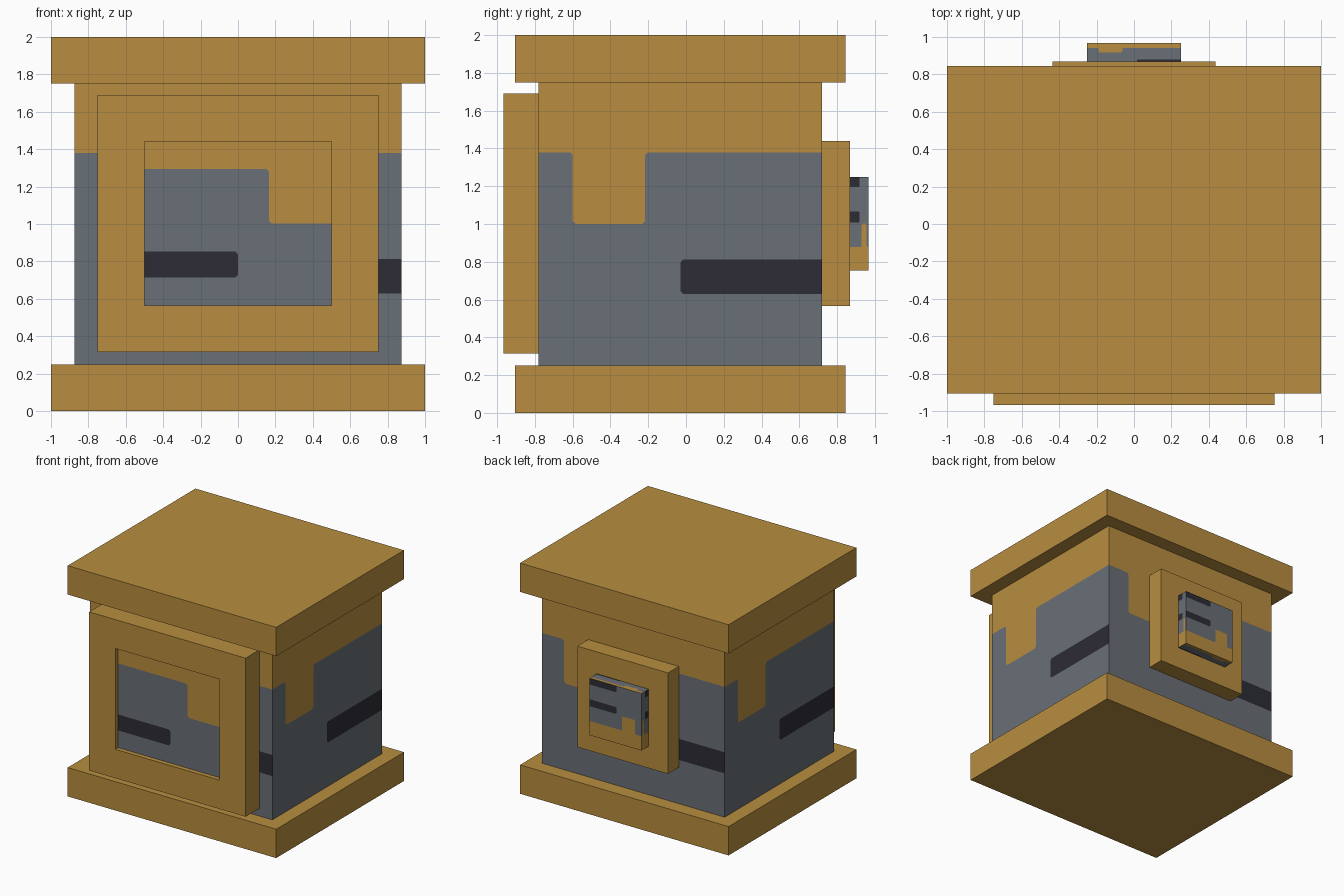
import bpy, bmesh
from mathutils import Vector

if "Cube" in bpy.data.objects:
    bpy.data.objects.remove(bpy.data.objects["Cube"])


def material(name, rgb):
    m = bpy.data.materials.new(name)
    m.use_nodes = True
    m.diffuse_color = (*rgb, 1)
    bsdf = m.node_tree.nodes["Principled BSDF"]
    bsdf.inputs["Base Color"].default_value = (*rgb, 1)
    bsdf.inputs["Roughness"].default_value = 0.8
    return m


MATERIALS = [material("ochre", (0.479, 0.270, 0.050)),
             material("slate_grey", (0.144, 0.159, 0.184)),
             material("charcoal", (0.026, 0.025, 0.037))]
OCHRE, GREY, CHARCOAL = range(3)
Z = Vector((0, 0, 1))
FRONT, BACK = Vector((0, -1, 0)), Vector((0, 1, 0))
RIGHT, LEFT = Vector((-1, 0, 0)), Vector((1, 0, 0))


def finish(bm, name):
    mesh = bpy.data.meshes.new(name)
    bm.to_mesh(mesh)
    bm.free()
    for m in MATERIALS:
        mesh.materials.append(m)
    ob = bpy.data.objects.new(name, mesh)
    bpy.context.collection.objects.link(ob)
    return ob


def box_mesh(x, y, z):
    """Box from three (low, high) ranges."""
    bm = bmesh.new()
    bmesh.ops.create_cube(bm, size=1)
    for v in bm.verts:
        v.co = Vector(r[0] + (c + 0.5) * (r[1] - r[0]) for c, r in zip(v.co, (x, y, z)))
    bm.normal_update()
    return bm


def paint(bm, normal, base, patches):
    """Cut one side along its patches (colour, u0, u1, v0, v1) and colour the pieces."""
    upright = abs(normal.z) < 0.5
    u_axis = (-normal).cross(Z) if upright else LEFT
    v_axis = Z if upright else BACK

    def side():
        return [f for f in bm.faces if f.normal.dot(normal) > 0.9]

    corners = [v.co.copy() for f in side() for v in f.verts]
    span = [(min(c.dot(a) for c in corners), max(c.dot(a) for c in corners))
            for a in (u_axis, v_axis)]
    for i, axis in enumerate((u_axis, v_axis)):
        low, high = span[i]
        cuts = {t for p in patches for t in p[1 + 2 * i:3 + 2 * i] if 0 < t < 1}
        for t in sorted(cuts):
            faces = side()
            geom = faces + list({e for f in faces for e in f.edges}) \
                + list({v for f in faces for v in f.verts})
            bmesh.ops.bisect_plane(bm, geom=geom, dist=1e-5, plane_no=axis,
                                   plane_co=axis * (low + t * (high - low)))
            bm.normal_update()
    for f in side():
        c = f.calc_center_median()
        u, v = ((c.dot(a) - s[0]) / (s[1] - s[0])
                for a, s in zip((u_axis, v_axis), span))
        f.material_index = base
        for colour, u0, u1, v0, v1 in patches:
            if u0 < u < u1 and v0 < v < v1:
                f.material_index = colour


def painted_box(name, x, y, z, sides, soften):
    bm = box_mesh(x, y, z)
    for normal, patches in sides:
        paint(bm, normal, GREY, patches)
    # merge equal colours, then soften the free corners of the painted shapes
    bmesh.ops.dissolve_limit(bm, angle_limit=0.01, verts=bm.verts[:],
                             edges=bm.edges[:], delimit={'MATERIAL'})
    free = [v for v in bm.verts if len(v.link_edges) == 2]
    if free:
        bmesh.ops.bevel(bm, geom=free, offset=soften, affect='VERTICES',
                        segments=1, profile=0.5, material=-1)
    return finish(bm, name)


def flip(patches):
    return [(c, 1 - u1, 1 - u0, v0, v1) for c, u0, u1, v0, v1 in patches]


# Base and lid slabs
for name, z in (("base_slab", (0, 0.25)), ("lid_slab", (1.75, 2))):
    finish(box_mesh((-1, 1), (-0.905, 0.845), z), name)

# Body: ochre top band with a drip, charcoal slot on every side
body_pattern = [(OCHRE, 0, 1, 0.753, 1), (OCHRE, 0.12, 0.375, 0.5, 0.753),
                (CHARCOAL, 0.5, 1, 0.253, 0.375)]
painted_box("body", (-0.875, 0.875), (-0.78, 0.72), (0.25, 1.75),
            [(n, body_pattern) for n in (FRONT, BACK, RIGHT, LEFT)], 0.015)

# Front frame: slab with an inset, recessed opening
bm = box_mesh((-0.75, 0.75), (-0.967, -0.78), (0.315, 1.69))
face = next(f for f in bm.faces if f.normal.dot(FRONT) > 0.9)
bmesh.ops.inset_region(bm, faces=[face], thickness=0.25)
pane = bmesh.ops.extrude_discrete_faces(bm, faces=[face])["faces"][0]
bm.free()
bm = bmesh.new()
outer, inner = (0.75, 0.315, 1.69), (0.5, 0.565, 1.44)
rings = []
for (w, low, high), y in ((outer, -0.78), (outer, -0.967), (inner, -0.967), (inner, -0.78)):
    rings.append([bm.verts.new((x, y, z)) for x, z in
                  ((-w, low), (w, low), (w, high), (-w, high))])
for a, b in zip(rings, rings[1:] + rings[:1]):
    for i in range(4):
        j = (i + 1) % 4
        bm.faces.new((a[i], a[j], b[j], b[i]))
bmesh.ops.recalc_face_normals(bm, faces=bm.faces[:])
finish(bm, "front_frame")

# Recessed pane inside the frame
painted_box("front_pane", (-0.5, 0.5), (-0.927, -0.78), (0.565, 1.44),
            [(FRONT, [(OCHRE, 0, 1, 0.834, 1), (OCHRE, 0.665, 1, 0.5, 0.834),
                      (CHARCOAL, 0, 0.5, 0.17, 0.328)])], 0.015)

# Back plate and the small painted knob on it
finish(box_mesh((-0.435, 0.435), (0.72, 0.868), (0.565, 1.44)), "back_plate")
knob_pattern = [(OCHRE, 0, 1, 0, 0.25), (OCHRE, 0.63, 0.88, 0.25, 0.5),
                (CHARCOAL, 0, 0.52, 0.51, 0.63), (CHARCOAL, 0, 0.52, 0.89, 1)]
cap_pattern = [(OCHRE, 0, 1, 0.75, 1), (OCHRE, 0.12, 0.375, 0.5, 0.75),
               (CHARCOAL, 0.53, 1, 0, 0.12)]
painted_box("back_knob", (-0.25, 0.25), (0.868, 0.967), (0.755, 1.25),
            [(BACK, knob_pattern), (LEFT, knob_pattern), (RIGHT, flip(knob_pattern)),
             (Z, cap_pattern), (-Z, cap_pattern)], 0.006)
